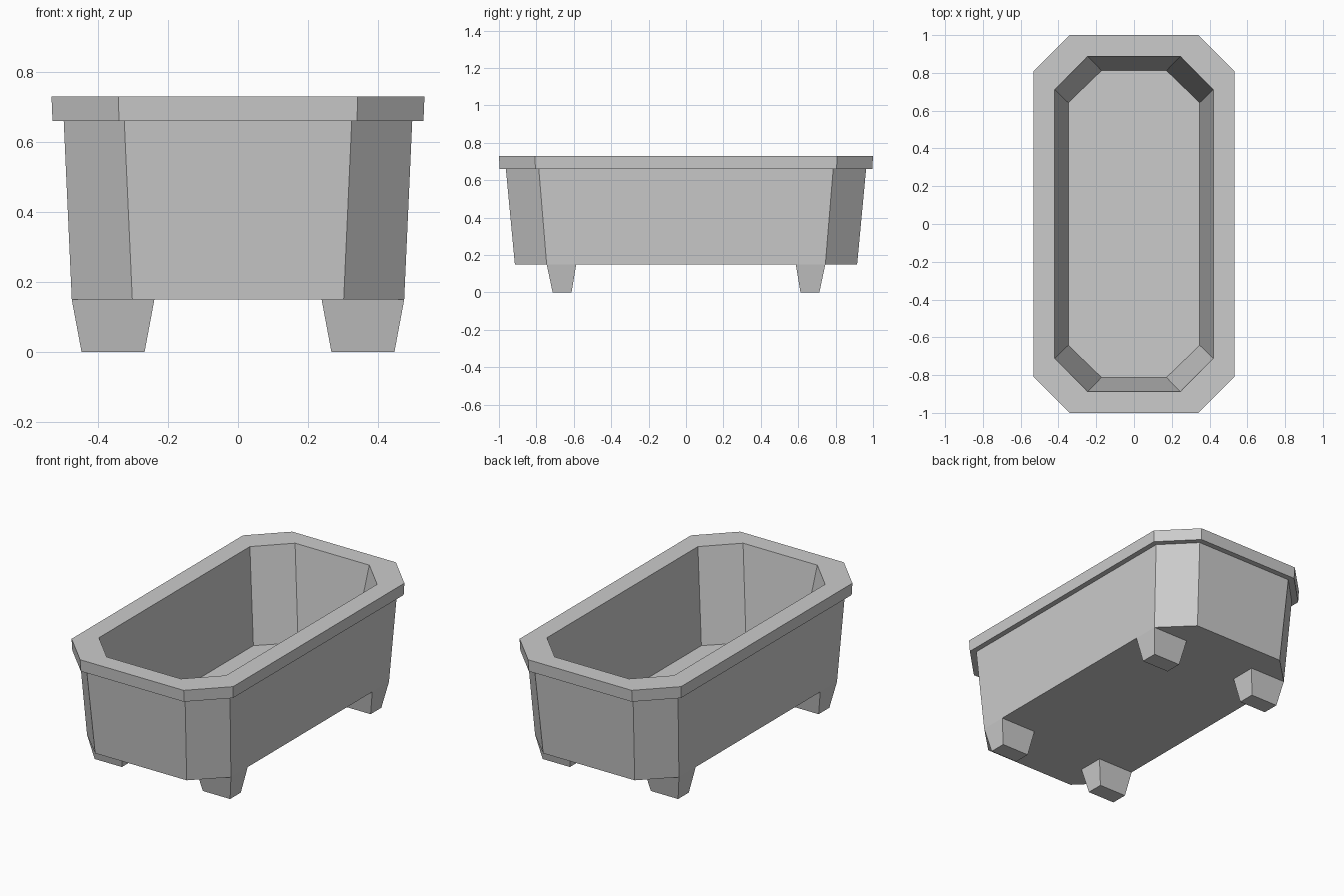
import bpy
import bmesh

if "Cube" in bpy.data.objects:
    bpy.data.objects.remove(bpy.data.objects["Cube"])


def loft(name, rings):
    """Skin a stack of equal-length vertex rings and cap both ends."""
    bm = bmesh.new()
    loops = [[bm.verts.new(p) for p in ring] for ring in rings]
    n = len(loops[0])
    for a, b in zip(loops, loops[1:]):
        for i in range(n):
            j = (i + 1) % n
            bm.faces.new((a[i], a[j], b[j], b[i]))
    bm.faces.new(loops[0][::-1])
    bm.faces.new(loops[-1])
    bmesh.ops.recalc_face_normals(bm, faces=bm.faces)
    mesh = bpy.data.meshes.new(name)
    bm.to_mesh(mesh)
    bm.free()
    obj = bpy.data.objects.new(name, mesh)
    bpy.context.collection.objects.link(obj)
    return obj


def octagon(hx, hy, cx, cy, z):
    """Rectangle of half size hx, hy with corners cut from (cx, hy) to (hx, cy)."""
    return [(cx, -hy, z), (hx, -cy, z), (hx, cy, z), (cx, hy, z),
            (-cx, hy, z), (-hx, cy, z), (-hx, -cy, z), (-cx, -hy, z)]


def rectangle(x0, x1, y0, y1, z):
    return [(x0, y0, z), (x1, y0, z), (x1, y1, z), (x0, y1, z)]


# Tub: outer wall, overhanging rim, then inner wall down to the floor
loft("tub", [
    octagon(0.475, 0.915, 0.302, 0.745, 0.15),
    octagon(0.498, 0.963, 0.325, 0.787, 0.66),
    octagon(0.53, 0.996, 0.34, 0.805, 0.66),
    octagon(0.533, 1.0, 0.342, 0.808, 0.73),
    octagon(0.42, 0.888, 0.245, 0.712, 0.73),
    octagon(0.348, 0.812, 0.172, 0.642, 0.185),
])

# Four tapered feet, one modelled and mirrored to the other corners
feet = loft("feet", [
    rectangle(0.267, 0.447, 0.612, 0.713, 0.0),
    rectangle(0.239, 0.475, 0.587, 0.745, 0.15),
])
mirror = feet.modifiers.new("mirror", 'MIRROR')
mirror.use_axis = (True, True, False)
